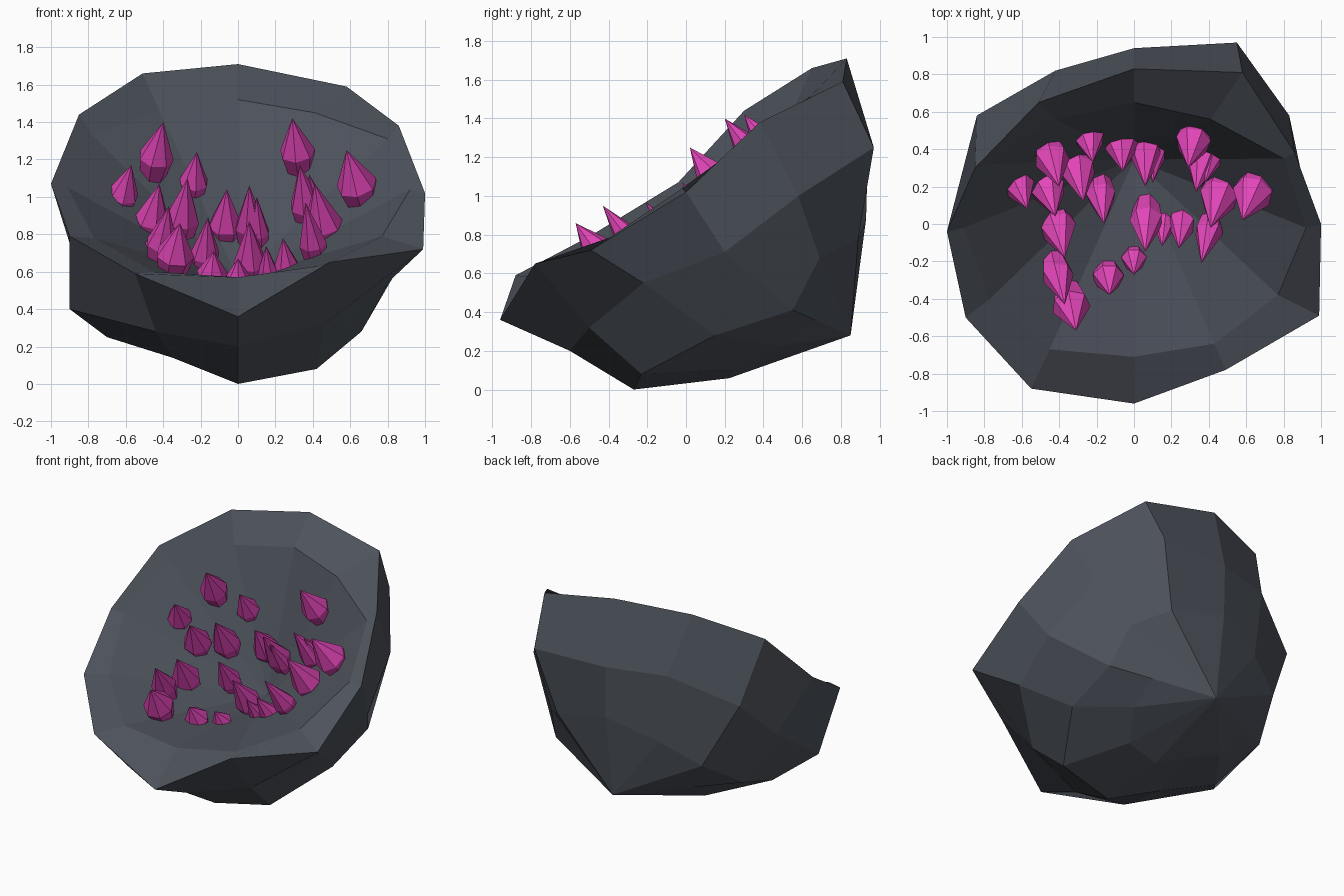
import bpy, bmesh, math
from mathutils import Vector


def material(name, rgb):
    m = bpy.data.materials.new(name)
    m.diffuse_color = (*rgb, 1)
    return m


ROCK = material("dark slate", (0.075, 0.085, 0.105))
PINK = material("magenta crystal", (0.76, 0.06, 0.48))


def finish(bm, name, mat):
    bmesh.ops.recalc_face_normals(bm, faces=bm.faces)
    me = bpy.data.meshes.new(name)
    bm.to_mesh(me)
    bm.free()
    me.materials.append(mat)
    ob = bpy.data.objects.new(name, me)
    bpy.context.collection.objects.link(ob)
    return ob


def vecs(pts):
    return [Vector(p) for p in pts]


# Rings of the rock, twelve points each, from +x round through the back
rim = vecs([(1, 0, 1.02), (.86, .38, 1.38), (.58, .81, 1.59), (0, .83, 1.71),
            (-.51, .65, 1.66), (-.85, .30, 1.44), (-1, -.04, 1.07), (-.9, -.5, .79),
            (-.55, -.88, .59), (0, -.96, .36), (.49, -.78, .65), (.99, -.49, .72)])
upper = vecs([(.91, .2, .71), (.83, .58, 1.0), (.55, .97, 1.25), (0, .94, 1.25),
              (-.42, .82, 1.25), (-.84, .58, 1.05), (-.89, .22, .72), (-.9, -.25, .40),
              (-.44, -.63, .28), (0, -.6, .20), (.46, -.5, .32), (.81, -.22, .55)])
lower = vecs([(.67, .55, .41), (.61, .69, .68), (.42, .89, .78), (0, .93, .88),
              (-.36, .82, .75), (-.62, .70, .6), (-.75, .4, .4), (-.7, 0, .25),
              (-.35, -.15, .14), (0, -.27, 0), (.42, -.23, .08), (.66, .15, .28)])
inner = vecs([(.92, -.02, 1.04), (.80, .35, 1.31), (.41, .56, 1.45), (0, .65, 1.52),
              (-.42, .56, 1.46), (-.78, .32, 1.33), (-.91, -.02, 1.05), (-.77, -.40, .78),
              (-.45, -.67, .60), (0, -.71, .57), (.43, -.64, .63), (.77, -.38, .79)])
AXIS = Vector((0, -.65, .76))                   # the way the bowl opens
FLOOR = Vector((0, .345, .56))                  # deepest point of the bowl
BACK = Vector((0, .85, .28))                    # outer pole
base = [p.lerp(BACK, .4) - AXIS * (.07 if p.z < .4 else 0) for p in lower]

# Rock shell: outer pole, outer rings, rim, faceted conical hollow
bm = bmesh.new()
rings = [[bm.verts.new(p) for p in r] for r in (base, lower, upper, rim, inner)]
for a, b in zip(rings, rings[1:]):
    for i in range(12):
        j = (i + 1) % 12
        bm.faces.new((a[i], a[j], b[j], b[i]))
for ring, pole in ((rings[0], BACK), (rings[-1], FLOOR)):
    v = bm.verts.new(pole)
    for i in range(12):
        bm.faces.new((ring[i], ring[(i + 1) % 12], v))
finish(bm, "rock_shell", ROCK)


# Crystals: tip x, y, z, length, radius
crystals = [
    (-.40, .20, 1.40, .40, .095), (.29, .30, 1.42, .38, .095), (.58, .02, 1.25, .40, .11),
    (-.57, .08, 1.17, .34, .085), (-.22, .33, 1.24, .34, .08), (-.42, .04, 1.07, .40, .095),
    (-.27, .12, 1.10, .46, .095), (-.06, .28, 1.04, .40, .095), (.06, .20, 1.06, .46, .085),
    (.33, .17, 1.17, .46, .09), (.41, -.02, 1.07, .46, .105), (-.37, -.18, .92, .44, .10),
    (-.16, 0, .89, .42, .08), (.06, -.15, .87, .46, .09), (.15, -.12, .74, .32, .06),
    (.24, -.13, .78, .36, .08), (.36, -.21, .97, .46, .075), (-.31, -.57, .86, .36, .105),
    (-.37, -.43, .95, .42, .085), (-.13, -.38, .71, .26, .085), (0, -.27, .67, .22, .07),
    (.38, .22, 1.12, .40, .07), (.10, .22, 1.00, .40, .06)]

for n, (x, y, z, length, r) in enumerate(crystals):
    tip = Vector((x, y, z))
    # lean forward and gently toward the middle of the bowl
    d = Vector((-x * .4, -.61, .79)).normalized()
    u = d.orthogonal().normalized()
    w = d.cross(u)
    bm = bmesh.new()
    loops = []
    for f, k in ((1, .68), (.6, 1)):            # narrow foot, wide shoulder
        c = tip - d * length * f
        loops.append([bm.verts.new(c + (u * math.cos(a) + w * math.sin(a)) * r * k)
                      for a in (math.tau * i / 7 + n for i in range(7))])
    top = bm.verts.new(tip)
    lo, hi = loops
    bm.faces.new(lo)
    for i in range(7):
        j = (i + 1) % 7
        bm.faces.new((lo[i], lo[j], hi[j], hi[i]))
        bm.faces.new((hi[i], hi[j], top))
    finish(bm, f"crystal_{n + 1}", PINK)
